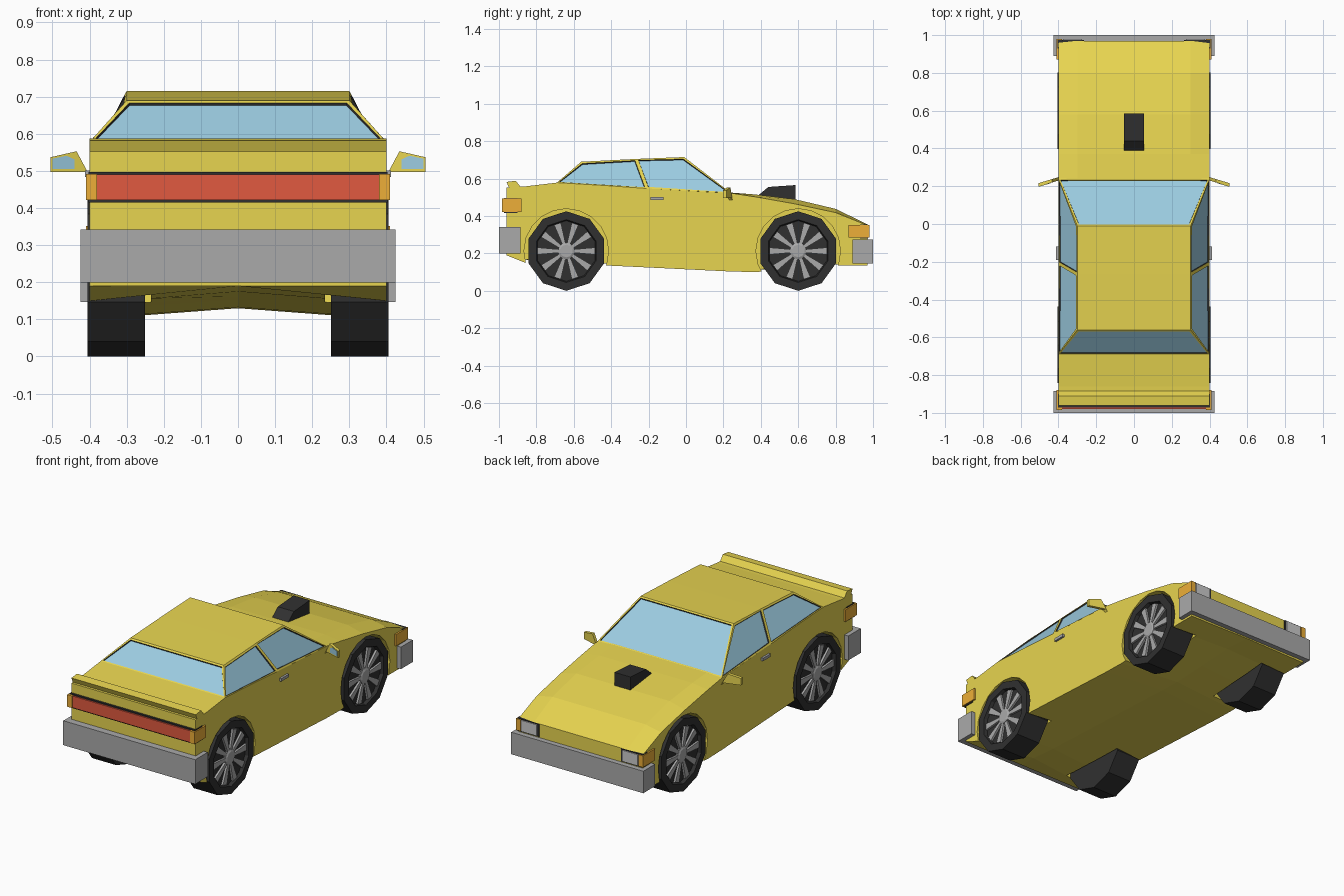
import bpy, bmesh, math

if "Cube" in bpy.data.objects:
    bpy.data.objects.remove(bpy.data.objects["Cube"])

def material(name, r, g, b):
    m = bpy.data.materials.new(name)
    m.diffuse_color = (r, g, b, 1)
    m.use_nodes = True
    m.node_tree.nodes["Principled BSDF"].inputs["Base Color"].default_value = m.diffuse_color
    return m

YELLOW = material("yellow_paint", 0.80, 0.66, 0.08)
GLASS = material("blue_glass", 0.33, 0.60, 0.75)
BLACK = material("black", 0.03, 0.03, 0.03)
GREY = material("dark_grey", 0.40, 0.40, 0.40)
PALE = material("pale_lamp", 0.70, 0.70, 0.70)
RED = material("red_lamp", 0.75, 0.10, 0.05)
ORANGE = material("orange_lamp", 0.85, 0.43, 0.04)

def finish(name, bm, mats, mirror=False):
    bmesh.ops.recalc_face_normals(bm, faces=bm.faces)
    me = bpy.data.meshes.new(name)
    bm.to_mesh(me)
    bm.free()
    for m in mats:
        me.materials.append(m)
    ob = bpy.data.objects.new(name, me)
    bpy.context.collection.objects.link(ob)
    if mirror:
        mod = ob.modifiers.new("mirror", 'MIRROR')
        mod.use_mirror_merge = False
    return ob

def add_loft(bm, rings):
    vs = [[bm.verts.new(p) for p in r] for r in rings]
    n = len(rings[0])
    for a, b in zip(vs, vs[1:]):
        for i in range(n):
            bm.faces.new((a[i], a[(i + 1) % n], b[(i + 1) % n], b[i]))
    return bm.faces.new(vs[0]), bm.faces.new(vs[-1])

def loft(name, rings, mat, mirror=False):
    bm = bmesh.new()
    add_loft(bm, rings)
    return finish(name, bm, [mat], mirror)

def side_prism(name, pts, x0, x1, mat, mirror=False):
    return loft(name, [[(x, y, z) for y, z in pts] for x in (x0, x1)], mat, mirror)

def box(name, x, y, z, mat, mirror=False):
    return side_prism(name, [(y[0], z[0]), (y[1], z[0]), (y[1], z[1]), (y[0], z[1])],
                      x[0], x[1], mat, mirror)

def circle(x, cy, cz, r, n):
    return [(x, cy + r * math.sin(2 * math.pi * i / n), cz - r * math.cos(2 * math.pi * i / n))
            for i in range(n)]

AXLES = {"rear": -0.64, "front": 0.60}
WZ, WR = 0.2125, 0.2125

# Lower body: y, sill z, belly centre z, shoulder z, crown z
stations = [
    (-0.96, 0.19, 0.19, 0.552, 0.552),
    (-0.86, 0.15, 0.19, 0.558, 0.558),
    (-0.69, 0.143, 0.175, 0.578, 0.578),
    (-0.42, 0.135, 0.162, 0.562, 0.562),
    (-0.21, 0.125, 0.153, 0.547, 0.547),
    (0.24, 0.103, 0.133, 0.522, 0.525),
    (0.37, 0.10, 0.13, 0.502, 0.515),
    (0.58, 0.115, 0.14, 0.465, 0.490),
    (0.80, 0.135, 0.15, 0.418, 0.438),
    (0.97, 0.135, 0.14, 0.350, 0.355)]
body = loft("body", [[(0, y, bc), (0.4, y, bs), (0.4, y, ts), (0.3, y, tc),
                      (-0.3, y, tc), (-0.4, y, ts), (-0.4, y, bs)]
                     for y, bs, bc, ts, tc in stations], YELLOW)

# Wheel wells
for key, cy in AXLES.items():
    for s, side in ((1, "right"), (-1, "left")):
        cut = loft(f"{key}_{side}_well_cutter",
                   [circle(s * x, cy, WZ, 0.226, 20) for x in (0.235, 0.5)], YELLOW)
        cut.hide_render = True
        cut.hide_viewport = False
        cut.display_type = 'WIRE'
        mod = body.modifiers.new("well", 'BOOLEAN')
        mod.operation = 'DIFFERENCE'
        mod.solver = 'EXACT'
        mod.object = cut

# Cabin with recessed, black-trimmed windows
bm = bmesh.new()
belt = [(0.24, 0.523), (-0.21, 0.547), (-0.69, 0.578)]
roof = [(-0.01, 0.715), (-0.265, 0.705), (-0.56, 0.69)]
V = {}
for s in (1, -1):
    for i in range(3):
        V[s, 0, i] = bm.verts.new((0.4 * s, *belt[i]))
        V[s, 1, i] = bm.verts.new((0.3 * s, *roof[i]))
windows = []
for s in (1, -1):
    for i in (0, 1):
        windows.append(bm.faces.new((V[s, 0, i], V[s, 0, i + 1], V[s, 1, i + 1], V[s, 1, i])))
for i in (0, 2):
    windows.append(bm.faces.new((V[1, 0, i], V[-1, 0, i], V[-1, 1, i], V[1, 1, i])))
for lvl in (0, 1):
    for i in (0, 1):
        bm.faces.new((V[1, lvl, i], V[-1, lvl, i], V[-1, lvl, i + 1], V[1, lvl, i + 1]))
bmesh.ops.recalc_face_normals(bm, faces=bm.faces)
bmesh.ops.inset_individual(bm, faces=windows, thickness=0.013, depth=0)
rims = bmesh.ops.inset_individual(bm, faces=windows, thickness=0.003, depth=-0.006)["faces"]
for f in rims:
    f.material_index = 1
for f in windows:
    f.material_index = 2
finish("cabin", bm, [YELLOW, BLACK, GLASS])

# Tail spoiler and bonnet scoop
side_prism("spoiler", [(-0.96, 0.582), (-0.91, 0.588), (-0.885, 0.556), (-0.945, 0.548)],
           -0.4, 0.4, YELLOW)
side_prism("bonnet_scoop", [(0.38, 0.505), (0.44, 0.555), (0.585, 0.565), (0.585, 0.48),
                            (0.38, 0.49)], -0.052, 0.052, BLACK)

# Bumpers
box("rear_bumper", (-0.425, 0.425), (-1.0, -0.885), (0.20, 0.342), GREY)
box("front_bumper", (-0.425, 0.425), (0.89, 1.0), (0.147, 0.275), GREY)

# Lamps
box("tail_lamp_housing", (-0.403, 0.403), (-0.972, -0.90), (0.415, 0.497), BLACK)
box("tail_lamp", (-0.38, 0.38), (-0.98, -0.95), (0.422, 0.49), RED)
box("rear_indicator", (0.38, 0.41), (-0.985, -0.88), (0.422, 0.492), ORANGE, True)
box("headlamp_housing", (0.265, 0.404), (0.93, 0.974), (0.28, 0.355), BLACK, True)
box("headlamp", (0.275, 0.375), (0.95, 0.98), (0.285, 0.350), PALE, True)
box("front_indicator", (0.38, 0.409), (0.87, 0.98), (0.285, 0.352), ORANGE, True)

# Door handles
box("door_handle", (0.395, 0.412), (-0.19, -0.12), (0.484, 0.501), GREY, True)

# Wing mirrors, swept back
def swept(pts, y):
    return [(x, y - (x - 0.4) * 0.3, z) for x, z in pts]
shell = [(0.395, 0.478), (0.41, 0.497), (0.505, 0.497), (0.505, 0.537), (0.435, 0.553)]
loft("wing_mirror", [swept(shell, y) for y in (0.23, 0.248)], YELLOW, True)
pane = [(0.44, 0.505), (0.50, 0.505), (0.50, 0.533), (0.462, 0.541), (0.44, 0.531)]
loft("mirror_glass", [swept(pane, y) for y in (0.228, 0.24)], GLASS, True)

# Wheels: ten-sided tyre with dished face, hub and ten spokes
for key, cy in AXLES.items():
    loft(f"{key}_tyre", [circle(x, cy, WZ, r, 10) for x, r in
                         ((0.25, WR), (0.405, WR), (0.405, 0.168), (0.385, 0.162))],
         BLACK, True)
    bm = bmesh.new()
    add_loft(bm, [circle(x, cy, WZ, r, 10) for x, r in
                  ((0.38, 0.045), (0.398, 0.045), (0.403, 0.034))])
    for k in range(10):
        a = 2 * math.pi * k / 10
        rings = []
        for x in (0.38, 0.397):
            rings.append([(x, cy + u * math.cos(a) - w * math.sin(a),
                           WZ + u * math.sin(a) + w * math.cos(a))
                          for u, w in ((0.04, -0.009), (0.153, -0.019),
                                       (0.153, 0.019), (0.04, 0.009))])
        add_loft(bm, rings)
    finish(f"{key}_wheel_spokes", bm, [GREY], True)
